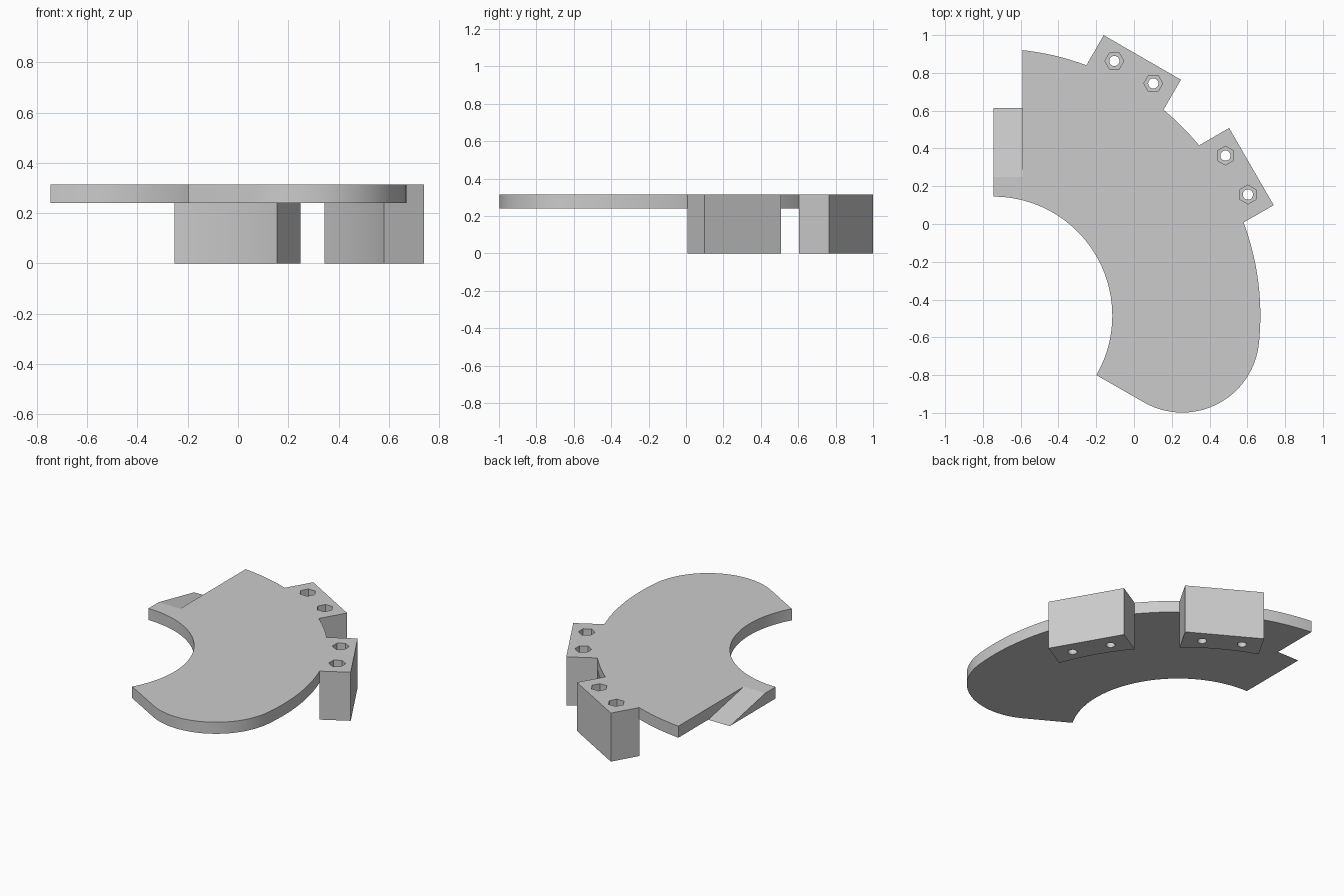
import bpy
import bmesh
from math import cos, sin, radians
from mathutils import Matrix, Vector

cube = bpy.data.objects.get("Cube")
if cube:
    bpy.data.objects.remove(cube, do_unlink=True)

CENTRE = Vector((-0.745, -0.485))
INNER_R, OUTER_R = 0.63, 1.414
UNDERSIDE, TOP = 0.24, 0.315
NOTCH_X, RAMP_Y = -0.59, 0.25

grey = bpy.data.materials.new("plain grey")
grey.use_nodes = True
grey.diffuse_color = (0.6, 0.6, 0.6, 1)
grey.node_tree.nodes["Principled BSDF"].inputs["Base Color"].default_value = (0.6, 0.6, 0.6, 1)


def arc(centre, radius, start, end, steps):
    angles = [radians(start + (end - start) * i / steps) for i in range(steps + 1)]
    return [(centre[0] + radius * cos(a), centre[1] + radius * sin(a)) for a in angles]


def prism(name, points, offset):
    """Extrude a closed loop of 3D points by an offset vector."""
    bm = bmesh.new()
    face = bm.faces.new([bm.verts.new(p) for p in points])
    extruded = bmesh.ops.extrude_face_region(bm, geom=[face])["geom"]
    bmesh.ops.translate(bm, vec=offset,
                        verts=[v for v in extruded if isinstance(v, bmesh.types.BMVert)])
    bmesh.ops.recalc_face_normals(bm, faces=bm.faces[:])
    mesh = bpy.data.meshes.new(name)
    bm.to_mesh(mesh)
    bm.free()
    mesh.materials.append(grey)
    obj = bpy.data.objects.new(name, mesh)
    bpy.context.collection.objects.link(obj)
    return obj


def upright(name, outline, low, high):
    return prism(name, [(x, y, low) for x, y in outline], (0, 0, high - low))


def activate(obj):
    bpy.ops.object.select_all(action='DESELECT')
    obj.select_set(True)
    bpy.context.view_layer.objects.active = obj


def cut(obj, cutter):
    mod = obj.modifiers.new("cut", 'BOOLEAN')
    mod.operation = 'DIFFERENCE'
    mod.solver = 'EXACT'
    mod.object = cutter
    activate(obj)
    bpy.ops.object.modifier_apply(modifier=mod.name)
    bpy.data.objects.remove(cutter, do_unlink=True)


# Curved plate with one rounded end and a corner notch
END_R, END_ANGLE = 0.408, -6
end_centre = arc(CENTRE, OUTER_R - END_R, END_ANGLE, END_ANGLE, 1)[0]
outline = arc(CENTRE, OUTER_R, 83.7, END_ANGLE, 72)
outline += arc(end_centre, END_R, END_ANGLE, -120, 40)[1:]
outline += arc(CENTRE, INNER_R, -30, 90, 64)
outline += [(CENTRE.x, RAMP_Y), (NOTCH_X, RAMP_Y)]
parts = [upright("curved_plate", outline, UNDERSIDE, TOP)]

# Ramp tapering to a sharp edge inside the notch
side = [(RAMP_Y, UNDERSIDE), (RAMP_Y, TOP), (0.615, UNDERSIDE)]
parts.append(prism("ramp", [(CENTRE.x, y, z) for y, z in side], (NOTCH_X - CENTRE.x, 0, 0)))

# Mounting blocks on the outer rim, with nut recesses and bolt holes
for name, angle in (("back_mounting_block", 60), ("side_mounting_block", 30)):
    turn = Matrix.Rotation(radians(angle), 2)

    def place(points):
        return [CENTRE + turn @ Vector(p) for p in points]

    half = 0.236
    shape = arc((0, 0), OUTER_R - 0.001, -9.6, 9.6, 16) + [(1.578, half), (1.578, -half)]
    block = upright(name, place(shape), 0, TOP)
    for t in (-0.119, 0.119):
        hole = arc((1.488, t), 0.027, 0, 345, 23)
        nut = arc((1.488, t), 0.05, 0, 300, 5)
        cut(block, upright("bolt_cutter", place(hole), -0.1, 0.4))
        cut(block, upright("nut_cutter", place(nut), TOP - 0.05, 0.4))
    parts.append(block)

for part in parts:
    activate(part)
    bpy.ops.object.shade_smooth_by_angle(angle=radians(30))
